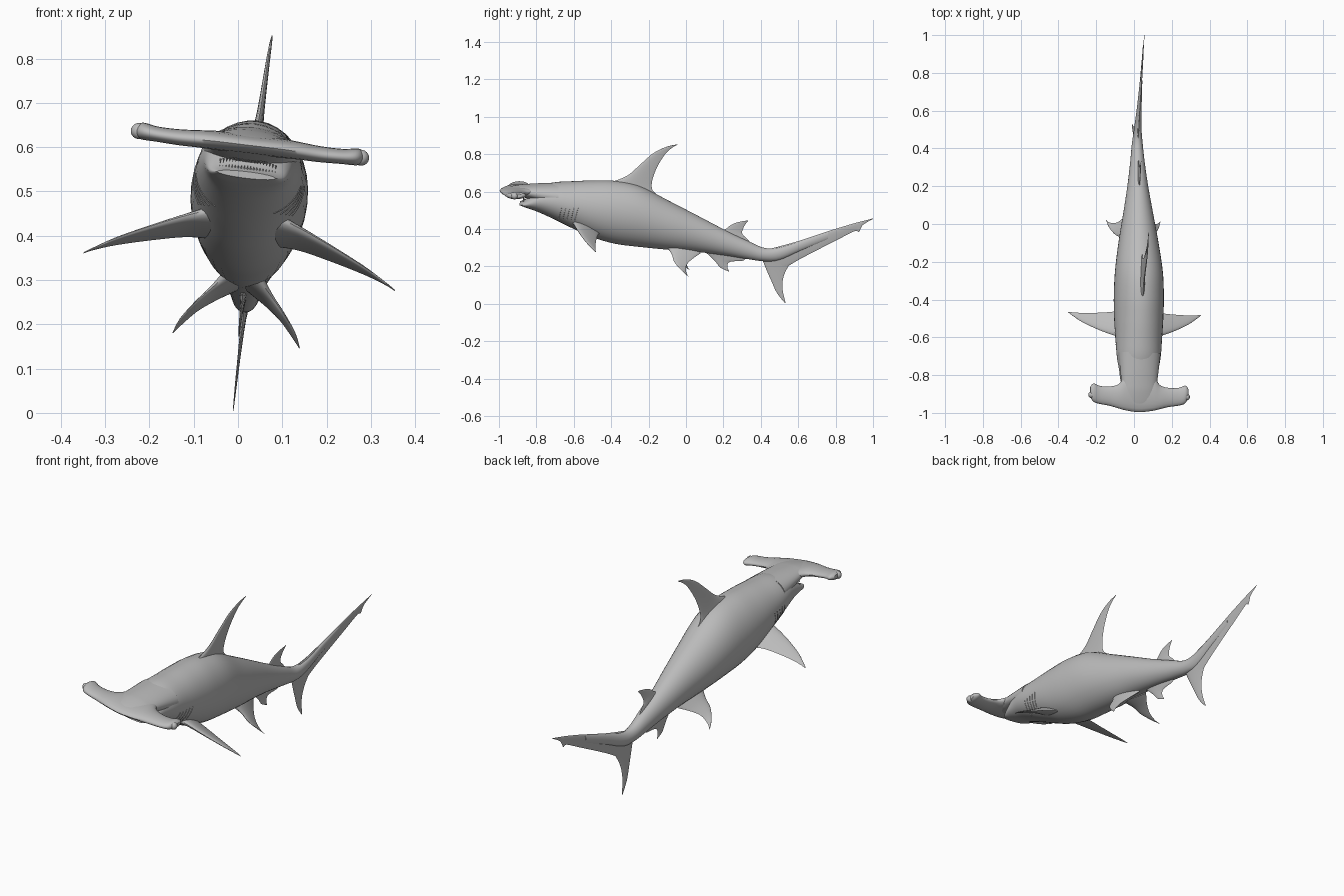
import bpy, bmesh, math
from mathutils import Matrix, Vector

if "Cube" in bpy.data.objects:
    bpy.data.objects.remove(bpy.data.objects["Cube"])

# The whole animal is banked slightly, so parts are built upright and posed by this matrix
POSE = (Matrix.Translation((0.036, 0, 0.5)) @ Matrix.Rotation(-0.024, 4, 'Z')
        @ Matrix.Rotation(0.12, 4, 'Y') @ Matrix.Translation((0, 0, -0.5)))

GREY = bpy.data.materials.new("shark_grey")
GREY.use_nodes = True
GREY.diffuse_color = (0.5, 0.5, 0.5, 1)
GREY.node_tree.nodes["Principled BSDF"].inputs["Base Color"].default_value = (0.5, 0.5, 0.5, 1)


def finish(obj, mirrored=False):
    bpy.context.collection.objects.link(obj)
    obj.data.materials.append(GREY)
    obj.matrix_world = POSE
    if mirrored:
        obj.modifiers.new("mirror", 'MIRROR')
    return obj


def mesh_object(name, bm, mirrored=False):
    bmesh.ops.recalc_face_normals(bm, faces=bm.faces[:])
    mesh = bpy.data.meshes.new(name)
    bm.to_mesh(mesh)
    bm.free()
    obj = finish(bpy.data.objects.new(name, mesh), mirrored)
    bpy.ops.object.select_all(action='DESELECT')
    obj.select_set(True)
    bpy.context.view_layer.objects.active = obj
    bpy.ops.object.shade_smooth_by_angle(angle=math.radians(50))
    return obj


def refine(rows, steps=5):
    """Smooth interpolation between stations."""
    out = []
    last = len(rows) - 1
    for i in range(last):
        quad = list(zip(rows[max(i - 1, 0)], rows[i], rows[i + 1], rows[min(i + 2, last)]))
        for s in range(steps):
            t = s / steps
            out.append([b + 0.5 * t * (c - a + t * (2 * a - 5 * b + 4 * c - d
                        + t * (3 * (b - c) + d - a))) for a, b, c, d in quad])
    out.append(list(rows[-1]))
    return out


def loft(name, rings, mirrored=False):
    bm = bmesh.new()
    loops = [[bm.verts.new(p) for p in ring] for ring in rings]
    n = len(loops[0])
    for a, b in zip(loops, loops[1:]):
        for i in range(n):
            j = (i + 1) % n
            bm.faces.new((a[i], a[j], b[j], b[i]))
    bm.faces.new(loops[0])
    bm.faces.new(loops[-1])
    return mesh_object(name, bm, mirrored)


def tube(name, stations, sides=36):
    """Stations: y, top, bottom, half width."""
    rings = []
    for y, top, bottom, w in refine(stations):
        angles = [math.tau * k / sides for k in range(sides)]
        rings.append([(w * math.cos(a), y, (top + bottom) / 2 + (top - bottom) / 2 * math.sin(a))
                      for a in angles])
    return loft(name, rings)


def fin(name, stations, mirrored=False, taper=0.6, sides=20):
    """Stations: leading point, trailing point, thickness."""
    rows = refine([(*a, *b, t) for a, b, t in stations])
    lead, trail = Vector(rows[0][:3]), Vector(rows[0][3:6])
    normal = (trail - lead).cross(Vector(rows[-1][:3]) - lead).normalized()
    rings = []
    for r in rows:
        a, b, ring = Vector(r[:3]), Vector(r[3:6]), []
        for k in range(sides):
            angle = math.tau * k / sides
            c = (1 - math.cos(angle)) / 2
            ring.append(a.lerp(b, c) + normal * (math.sin(angle) * r[6] / 2 * (1 - taper * c)))
        rings.append(ring)
    return loft(name, rings, mirrored)


def upright_fin(name, stations):
    """Fin in the centre plane. Stations: lead y, lead z, trail y, trail z, thickness."""
    fin(name, [((0, a, b), (0, c, d), t) for a, b, c, d, t in stations])


# Body with lower jaw in front and the muscular tail stem behind
tube("body", [
    (-.888, .545, .53, .066), (-.86, .558, .518, .084), (-.825, .59, .505, .095),
    (-.775, .628, .485, .104), (-.7, .65, .45, .117), (-.6, .656, .40, .124),
    (-.5, .66, .355, .13), (-.38, .658, .32, .132), (-.25, .632, .303, .126),
    (-.1, .555, .288, .106), (.05, .477, .277, .08), (.2, .398, .258, .055),
    (.33, .335, .237, .038), (.42, .297, .225, .029), (.5, .30, .232, .02),
    (.62, .337, .285, .012), (.76, .383, .343, .006)])

# Upper head over the mouth, blending into the back
tube("snout", [
    (-.98, .616, .602, .04), (-.94, .627, .588, .082), (-.885, .637, .574, .092),
    (-.84, .641, .564, .095), (-.77, .645, .54, .103), (-.68, .648, .51, .113)])

# Wide hammer, listed from the centre outwards and reflected
half = [(0, -.996, -.78, .605, .046), (.07, -.988, -.80, .605, .046),
        (.11, -.978, -.85, .604, .042), (.16, -.965, -.864, .602, .038),
        (.21, -.957, -.862, .603, .036), (.245, -.945, -.85, .606, .04),
        (.262, -.915, -.868, .606, .022)]
full = [(-x, *rest) for x, *rest in half[:0:-1]] + half
fin("hammer_head", [((x, a, z), (x, b, z + .004), t) for x, a, b, z, t in full], taper=0.1)

# Eyes at the hammer tips
bm = bmesh.new()
bmesh.ops.create_uvsphere(bm, u_segments=16, v_segments=10, radius=.018,
                          matrix=Matrix.Translation((.253, -.91, .607)))
mesh_object("eye", bm, mirrored=True)

# Two rows of small teeth
bm = bmesh.new()
for k in range(-9, 10):
    x = k * .007
    y = -.872 + 3 * x * x
    for z, turn in ((.57 - 2 * x * x, math.pi), (.554 - 1.5 * x * x, 0)):
        bmesh.ops.create_cone(bm, segments=4, radius1=.003, radius2=0, depth=.01, cap_ends=True,
                              matrix=Matrix.Translation((x, y, z)) @ Matrix.Rotation(turn, 4, 'X'))
mesh_object("teeth", bm)

# Gill slits hugging the flank
curve = bpy.data.curves.new("gill_slits", 'CURVE')
curve.dimensions = '3D'
curve.bevel_depth = .0015
for k in range(5):
    spline = curve.splines.new('POLY')
    spline.points.add(6)
    for i, point in enumerate(spline.points):
        z = .458 + .0115 * i
        y = -.68 + .022 * k + .003 * i
        middle = .55 - .45 * (y + .7) / 2
        reach = .1 + (y + .7) * .28
        x = (.1175 + .065 * (y + .7)) * math.sqrt(1 - ((z - middle) / reach) ** 2)
        point.co = (x, y, z, 1)
finish(bpy.data.objects.new("gill_slits", curve), mirrored=True)

# Paired fins
fin("pectoral_fin", [
    ((.06, -.612, .455), (.06, -.455, .385), .065), ((.125, -.592, .432), (.125, -.468, .382), .036),
    ((.2, -.565, .40), (.2, -.475, .366), .022), ((.28, -.528, .362), (.28, -.478, .345), .013),
    ((.33, -.495, .333), (.33, -.476, .328), .007),
    ((.354, -.477, .318), (.354, -.474, .317), .003)], mirrored=True)
fin("pelvic_fin", [
    ((.025, -.11, .318), (.02, .08, .272), .06), ((.067, -.076, .272), (.058, .035, .245), .026),
    ((.1, -.062, .235), (.094, .005, .217), .015), ((.13, -.025, .195), (.125, .003, .183), .008),
    ((.144, .013, .162), (.144, .016, .16), .003)], mirrored=True)

# Fins on the centre line
upright_fin("dorsal_fin", [
    (-.46, .635, -.15, .58, .04), (-.375, .66, -.18, .612, .03), (-.305, .692, -.18, .66, .022),
    (-.24, .75, -.155, .73, .016), (-.17, .81, -.112, .80, .011), (-.1, .843, -.075, .835, .007),
    (-.046, .855, -.044, .853, .003)])
upright_fin("second_dorsal_fin", [
    (.17, .385, .345, .325, .02), (.21, .398, .325, .348, .014), (.235, .417, .3, .375, .01),
    (.27, .434, .31, .412, .006), (.332, .446, .333, .444, .003)])
upright_fin("anal_fin", [
    (.09, .285, .32, .24, .02), (.125, .255, .30, .228, .014), (.155, .225, .235, .222, .01),
    (.185, .19, .22, .198, .006), (.228, .17, .23, .172, .003)])
upright_fin("upper_tail_lobe", [
    (.42, .285, .53, .19, .024), (.58, .328, .60, .232, .016), (.7, .367, .7, .285, .012),
    (.8, .40, .8, .336, .01), (.9, .43, .9, .387, .007), (.93, .438, .925, .384, .005),
    (.95, .443, .945, .42, .004), (1, .456, .997, .452, .002)])
upright_fin("lower_tail_lobe", [
    (.4, .255, .59, .245, .024), (.425, .19, .55, .203, .014), (.455, .12, .52, .14, .009),
    (.485, .055, .515, .075, .006), (.528, .0, .531, .003, .002)])
